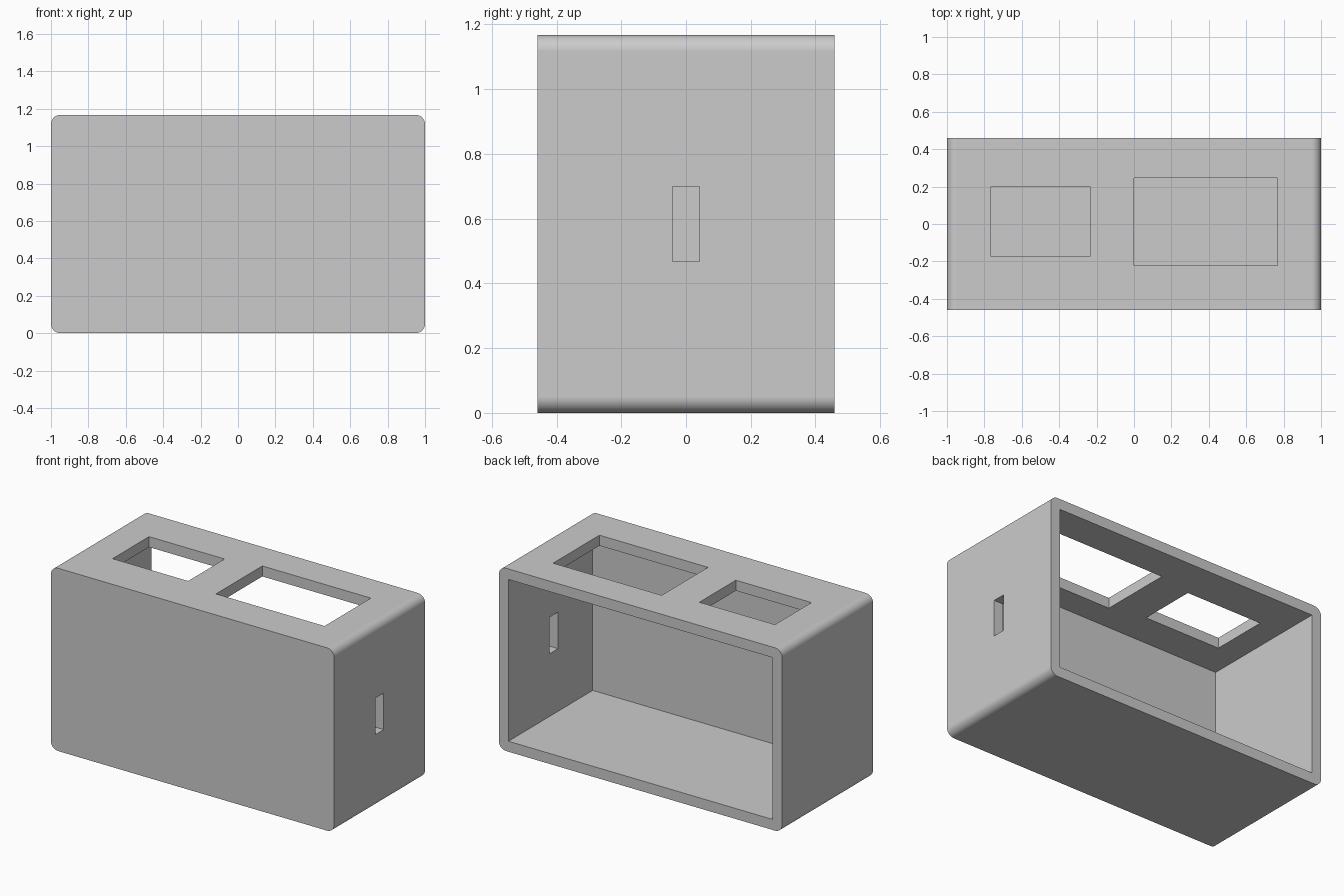
import bpy
import bmesh
import math
from mathutils import Matrix, Vector

default = bpy.data.objects.get("Cube")
if default:
    bpy.data.objects.remove(default, do_unlink=True)

# Overall proportions
WIDTH, DEPTH, HEIGHT = 2.0, 0.917, 1.167
WALL, RADIUS = 0.067, 0.05

grey = bpy.data.materials.new("plain_grey")
grey.use_nodes = True
colour = (0.6, 0.6, 0.6, 1.0)
grey.diffuse_color = colour
grey.node_tree.nodes["Principled BSDF"].inputs["Base Color"].default_value = colour


def make_box(name, low, high, radius=0.0):
    """Box between two corners; radius rounds the edges running along y."""
    low, high = Vector(low), Vector(high)
    bm = bmesh.new()
    bmesh.ops.create_cube(bm, size=1, matrix=Matrix.Translation((low + high) / 2)
                          @ Matrix.Diagonal((*(high - low), 1)))
    if radius:
        along_y = [e for e in bm.edges
                   if abs(e.verts[0].co.y - e.verts[1].co.y) > DEPTH / 2]
        bmesh.ops.bevel(bm, geom=along_y, offset=radius, segments=8,
                        profile=0.5, affect='EDGES')
    mesh = bpy.data.meshes.new(name)
    bm.to_mesh(mesh)
    bm.free()
    mesh.materials.append(grey)
    obj = bpy.data.objects.new(name, mesh)
    bpy.context.collection.objects.link(obj)
    return obj


# Outer shell with rounded long edges
hx, hy = WIDTH / 2, DEPTH / 2
case = make_box("enclosure", (-hx, -hy, 0), (hx, hy, HEIGHT), RADIUS)
bpy.context.view_layer.objects.active = case
case.select_set(True)

# Hollow open at the back, two windows in the top, one slot in the left wall
roof_low, roof_high = HEIGHT - 2 * WALL, HEIGHT + WALL
cuts = {
    "cavity": ((WALL - hx, WALL - hy, WALL), (hx - WALL, hy + WALL, HEIGHT - WALL)),
    "small_window": ((-0.767, -0.17, roof_low), (-0.233, 0.198, roof_high)),
    "large_window": ((0.0, -0.222, roof_low), (0.767, 0.245, roof_high)),
    "side_slot": ((hx - 2 * WALL, -0.042, 0.467), (hx + WALL, 0.042, 0.70)),
}
for name, (low, high) in cuts.items():
    cutter = make_box(name + "_cutter", low, high)
    cutter.hide_render = True
    cut = case.modifiers.new(name, 'BOOLEAN')
    cut.operation = 'DIFFERENCE'
    cut.solver = 'EXACT'
    cut.object = cutter
    bpy.ops.object.modifier_apply(modifier=name)
    bpy.data.objects.remove(cutter, do_unlink=True)

# Smooth rounded corners, crisp flat walls
bpy.ops.object.shade_smooth_by_angle(angle=math.radians(30))
weighted = case.modifiers.new("flat_walls", 'WEIGHTED_NORMAL')
weighted.keep_sharp = True
